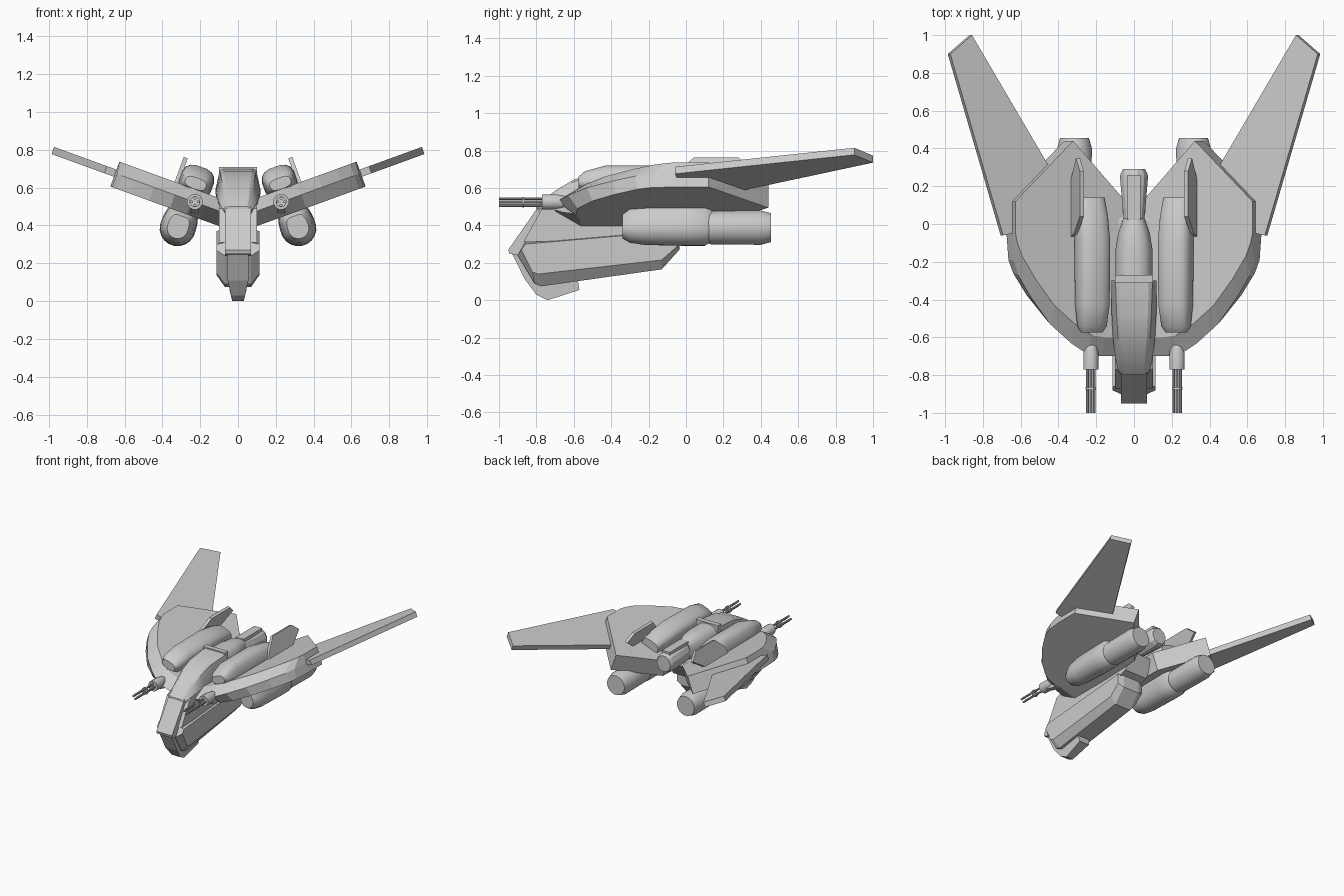
import bpy, bmesh, math

if "Cube" in bpy.data.objects:
    bpy.data.objects.remove(bpy.data.objects["Cube"])

TILT = math.radians(20)
CO, SI = math.cos(TILT), math.sin(TILT)


def wing(u, y, w):
    """Map tilted wing coordinates (span, y, height above wing) to the world."""
    return (u * CO - w * SI, y, 0.36 + u * SI + w * CO)


def loft(name, loops, smooth=0, mirror=False):
    """Skin a series of equal-length loops and cap both ends."""
    for side in ((1, -1) if mirror else (1,)):
        bm = bmesh.new()
        rows = [[bm.verts.new((p[0] * side, p[1], p[2])) for p in lp] for lp in loops]
        n = len(rows[0])
        for a, b in zip(rows, rows[1:]):
            for i in range(n):
                j = (i + 1) % n
                bm.faces.new((a[i], a[j], b[j], b[i]))
        bm.faces.new(rows[0])
        bm.faces.new(rows[-1])
        bmesh.ops.recalc_face_normals(bm, faces=bm.faces)
        me = bpy.data.meshes.new(name)
        bm.to_mesh(me)
        bm.free()
        if smooth:
            for p in me.polygons:
                p.use_smooth = True
            me.set_sharp_from_angle(angle=math.radians(smooth))
        label = name if not mirror else name + ("_right" if side > 0 else "_left")
        bpy.context.collection.objects.link(bpy.data.objects.new(label, me))


def oval(rx, rz, n=16, power=1.0):
    """Rounded section; powers below 1 make it boxier."""
    f = lambda t: math.copysign(abs(t) ** power, t)
    return [(rx * f(math.cos((i + .5) * 2 * math.pi / n)),
             rz * f(math.sin((i + .5) * 2 * math.pi / n))) for i in range(n)]


def prism(name, profile, hw):
    loft(name, [[(x, y, z) for y, z in profile] for x in (-hw, hw)])


def turned(name, cx, cz, rings, n=12, smooth=40, mirror=True):
    loft(name, [[(cx + a, y, cz + b) for a, b in oval(r, r, n)] for y, r in rings],
         smooth, mirror)


# Inner wings: thick plates with a bevelled curved leading edge
front = [(.09, -.70), (.2, -.70), (.27, -.69), (.36, -.63), (.47, -.53),
         (.57, -.39), (.64, -.27), (.665, -.19)]
rear = [(.675, -.05), (.675, .12), (.37, .44), (.11, .14)]
low_in = [.14, .13, .1, .05, .03, .015, .01, 0]


def wing_loop(w, inset):
    pts = [(x, y + d) for (x, y), d in zip(front, inset)] + rear
    return [wing(x / CO, y, w) for x, y in pts]


loft("inner_wing", [wing_loop(0, low_in), wing_loop(.075, [0] * 8),
                    wing_loop(.14, [.1] * 7 + [.09])], 0, True)

# Outer wings: thin swept blades
blade = [(.43, .0), (.725, -.06), (1.005, .90), (.89, 1.0), (.45, .25)]
loft("outer_wing", [[wing((x + .0) / CO, y, w) for x, y in blade]
                    for w in (.055, .095)], 0, True)

# Engines slung under the wings, with round nozzles
body = [(-.34, .055), (-.3, .078), (-.22, .09), (0, .095), (.1, .095), (.14, .07)]
loops = []
for y, r in body:
    lp = []
    for a, b in oval(1, 1, 20):
        if b > 0:
            a, b = math.copysign(abs(a) ** .35, a), b * 1.25
        lp.append(wing(.309 + a * r, y, -.086 + b * r))
    loops.append(lp)
loft("engine_body", loops, 35, True)
turned("engine_nozzle", .315, .388,
       [(.09, .07), (.13, .09), (.4, .093), (.455, .078)], 20, 25)

# Rounded pods on top of the wings
pod = [(-.575, .058, .03, .17), (-.54, .078, .055, .175), (-.43, .088, .085, .178),
       (-.1, .092, .085, .178), (.04, .085, .07, .17), (.14, .072, .045, .16)]
loft("upper_pod", [[wing(.3 + a, y, c + b) for a, b in oval(rx, rz, 16, .7)]
                   for y, rx, rz, c in pod], 35, True)

# Small fins standing on the wings
fin = [(-.07, .13), (-.05, .19), (.04, .28), (.28, .28), (.35, .22), (.22, .13)]
loft("fin", [[wing(u, y, w) for y, w in fin] for u in (.385, .407)], 0, True)

# Canopy: boxy section arching down to the nose (y, top, bottom, top hw, side hw)
canopy = [(-.80, .50, .46, .06, .07), (-.77, .53, .45, .068, .085),
          (-.70, .585, .44, .075, .1), (-.60, .645, .44, .085, .112),
          (-.48, .685, .44, .092, .118), (-.30, .70, .44, .098, .12)]
loft("canopy", [[(s * x, y, z) for s, x, z in (
    (-1, h * .85, b), (-1, h, b + (t - b) * .55), (-1, c, t - .012), (-1, c * .8, t),
    (1, c * .8, t), (1, c, t - .012), (1, h, b + (t - b) * .55), (1, h * .85, b))]
    for y, t, b, c, h in canopy], 30)
prism("canopy_frame", [(-.31, .5), (-.31, .708), (-.27, .708), (-.27, .5)], .1)

# Spine tapering back, then the tail boom
spine = [(-.29, .10, .13, .57), (-.14, .10, .13, .57), (-.05, .085, .12, .575),
         (.03, .058, .09, .58)]
loft("spine", [[(a, y, c + b) for a, b in oval(rx, rz, 16, .75)]
               for y, rx, rz, c in spine], 35)
loft("tail_boom", [[(a, y, .585 + b) for a, b in oval(rx, rz, 12)]
                   for y, rx, rz in ((.0, .055, .08), (.25, .077, .08),
                                     (.27, .072, .075), (.29, .06, .065))], 25)
prism("boom_cap", [(.02, .6), (.02, .675), (.26, .675), (.26, .6)], .035)

# Centre fuselage and sloping nose plate
prism("centre_body", [(-.77, .49), (-.87, .31), (-.1, .34), (.02, .38), (.1, .5),
                      (.02, .54), (-.7, .52)], .1)
prism("nose_plate", [(-.79, .5), (-.95, .27), (-.945, .25), (-.9, .24), (-.7, .3),
                     (-.7, .5)], .07)

# Lower hull with chamfered underside
full = [(-.9, .24), (-.86, .31), (-.03, .38), (-.035, .27), (-.13, .165),
        (-.77, .075), (-.81, .09)]
inset = [(-.88, .27), (-.86, .30), (-.05, .37), (-.045, .29), (-.13, .215),
         (-.79, .14), (-.82, .15)]
loft("lower_hull", [[(x, y, z) for y, z in prof] for x, prof in
                    ((-.115, inset), (-.07, full), (.07, full), (.115, inset))])

# Keel under the nose, narrow at the bottom
keel = [(-.93, .25), (-.86, .11), (-.8, .03), (-.74, .0), (-.57, .055), (-.58, .12),
        (-.7, .25)]
loft("chin_keel", [[(s * (.03 + .025 * min(1, z / .1)), y, z) for y, z in keel]
                   for s in (-1, 1)])

# Guns: housing, four barrels and a clamp ring on each side
GX, GZ = .228, .525
turned("gun_housing", GX, GZ, [(-.77, .042), (-.69, .042), (-.64, .032), (-.60, .014)])
for k in range(4):
    ang = k * math.pi / 2
    turned(f"gun_barrel_{k + 1}", GX + .018 * math.cos(ang), GZ + .018 * math.sin(ang),
           [(-1, .008), (-.74, .008)], 8)
turned("gun_ring", GX, GZ, [(-.875, .029), (-.865, .029)])
prism_pts = [(-.76, .5), (-.6, .56), (-.5, .56), (-.5, .45), (-.66, .47)]
loft("gun_mount", [[(x, y, z) for y, z in prism_pts] for x in (GX - .02, GX + .02)], 0, True)
